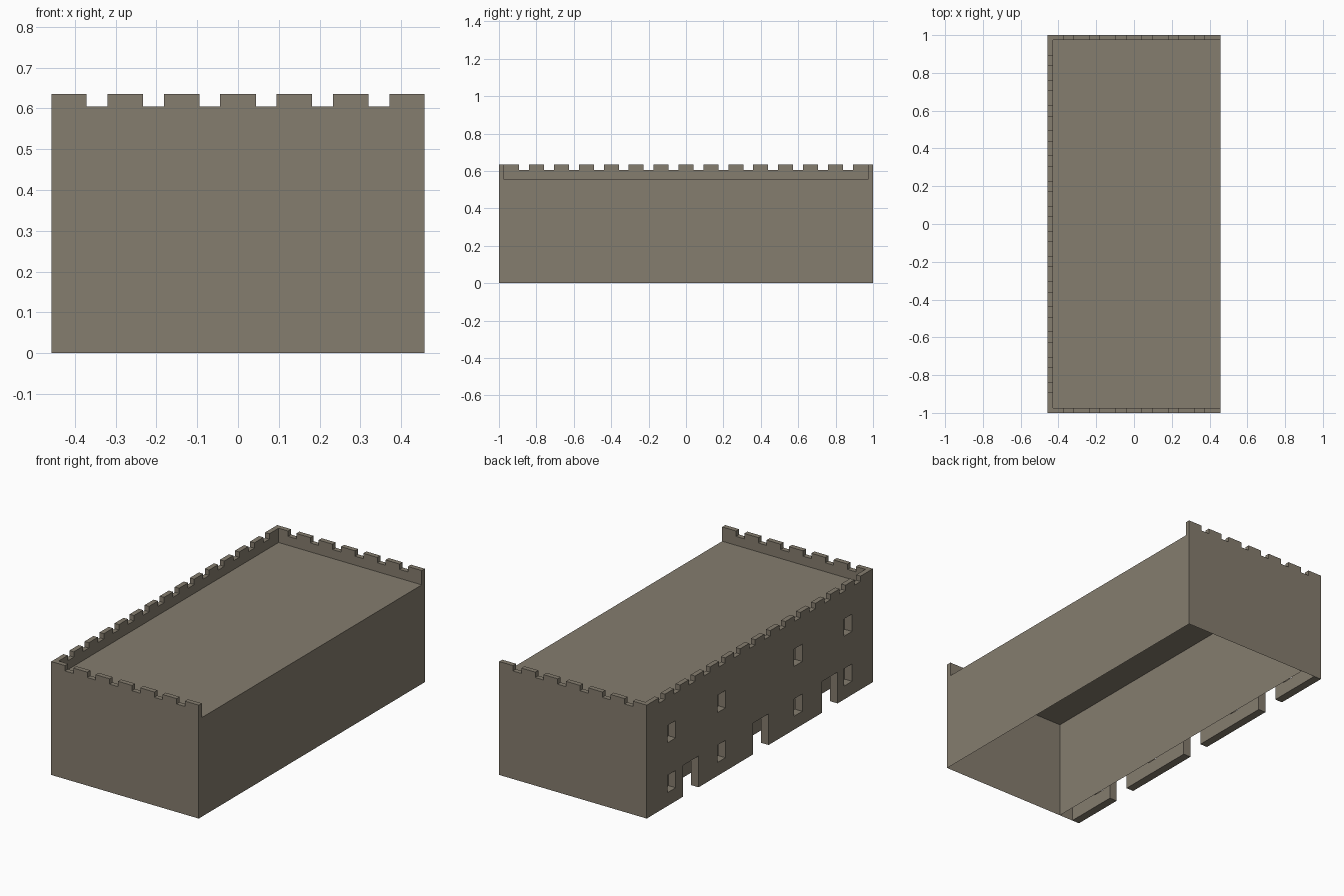
import bpy
import bmesh
from mathutils import Vector

cube = bpy.data.objects.get("Cube")
if cube:
    bpy.data.objects.remove(cube, do_unlink=True)

HX, HY = 0.457, 1.0                  # half width and half length
ROOF, NOTCH, TOP = 0.555, 0.605, 0.635
PARAPET = 0.027                      # parapet thickness
WALL_IN = -0.411                     # inner face of the pierced wall
PASSAGE = -0.325                     # far side of the passage behind it

stone = bpy.data.materials.new("warm grey stone")
stone.use_nodes = True
COLOUR = (0.235, 0.205, 0.158, 1)
stone.diffuse_color = COLOUR
stone.node_tree.nodes["Principled BSDF"].inputs["Base Color"].default_value = COLOUR


def finish(name, bm):
    bmesh.ops.recalc_face_normals(bm, faces=bm.faces)
    mesh = bpy.data.meshes.new(name)
    bm.to_mesh(mesh)
    bm.free()
    mesh.materials.append(stone)
    obj = bpy.data.objects.new(name, mesh)
    bpy.context.collection.objects.link(obj)
    return obj


def add_box(bm, lo, hi):
    lo, hi = Vector(lo), Vector(hi)
    verts = bmesh.ops.create_cube(bm, size=1)["verts"]
    for v in verts:
        v.co = (lo + hi) / 2 + v.co * (hi - lo)


def sheet(name, points):
    bm = bmesh.new()
    bm.faces.new([bm.verts.new(p) for p in points])
    return finish(name, bm)


def battlement(name, half, centres, gap, place, depth):
    """Crenellated profile, placed by a function and extruded by depth."""
    profile = [(half, ROOF), (-half, ROOF), (-half, TOP)]
    for c in centres:
        a, b = c - gap / 2, c + gap / 2
        profile += [(a, TOP), (a, NOTCH), (b, NOTCH), (b, TOP)]
    profile.append((half, TOP))
    bm = bmesh.new()
    face = bm.faces.new([bm.verts.new(place(t, z)) for t, z in profile])
    new = bmesh.ops.extrude_face_region(bm, geom=[face], use_keep_orig=True)["geom"]
    bmesh.ops.translate(bm, vec=depth, verts=[g for g in new if isinstance(g, bmesh.types.BMVert)])
    return finish(name, bm)


# Plain thin walls
def wall_along_y(name, x):
    sheet(name, [(x, -HY, 0), (x, HY, 0), (x, HY, ROOF), (x, -HY, ROOF)])


def wall_along_x(name, y):
    sheet(name, [(WALL_IN, y, 0), (HX, y, 0), (HX, y, ROOF), (WALL_IN, y, ROOF)])


wall_along_y("left_wall", HX)
wall_along_y("passage_wall", PASSAGE)
wall_along_x("front_wall", -HY)
wall_along_x("back_wall", HY)

# Flat roof with a sunken hatch in the back corner
bm = bmesh.new()
xs = [WALL_IN, -0.405, -0.318, HX]
ys = [-HY, 0.61, 0.94, HY]
grid = [[bm.verts.new((x, y, ROOF)) for y in ys] for x in xs]
for i in range(3):
    for j in range(3):
        f = bm.faces.new((grid[i][j], grid[i + 1][j], grid[i + 1][j + 1], grid[i][j + 1]))
        if i == j == 1:
            hatch = f
new = bmesh.ops.extrude_face_region(bm, geom=[hatch])["geom"]
bmesh.ops.translate(bm, vec=(0, 0, -0.04), verts=[g for g in new if isinstance(g, bmesh.types.BMVert)])
bmesh.ops.dissolve_limit(bm, angle_limit=0.01, verts=bm.verts, edges=bm.edges)
finish("roof", bm)

# Thick right wall pierced by doors and two rows of windows
bm = bmesh.new()
add_box(bm, (-HX, -HY, 0), (WALL_IN, HY, ROOF))
right_wall = finish("right_wall", bm)

bm = bmesh.new()


def opening(y, width, z0, z1):
    add_box(bm, (-HX - 0.05, y - width / 2, z0), (WALL_IN + 0.03, y + width / 2, z1))


for y in (-0.62, -0.01, 0.61):
    opening(y, 0.137, -0.05, 0.175)
for y in (-0.78, -0.34, 0.34, 0.78):
    for z in (0.075, 0.354):
        opening(y, 0.072, z, z + 0.097)
cutter = finish("opening_cutter", bm)
cutter.hide_render = True
cutter.hide_viewport = True
cutter.display_type = 'WIRE'
cut = right_wall.modifiers.new("openings", 'BOOLEAN')
cut.operation = 'DIFFERENCE'
cut.solver = 'EXACT'
cut.object = cutter

# Battlements on three sides
end_gaps = [0.1383 * (k - 2.5) for k in range(6)]
side_gaps = [0.1331 * (k - 6.5) for k in range(14)]
for name, s in (("front_battlement", -1), ("back_battlement", 1)):
    battlement(name, HX, end_gaps, 0.051, lambda t, z: (t, s * HY, z), (0, -s * PARAPET, 0))
battlement("right_battlement", HY - PARAPET, side_gaps, 0.053,
           lambda t, z: (-HX, t, z), (PARAPET, 0, 0))
